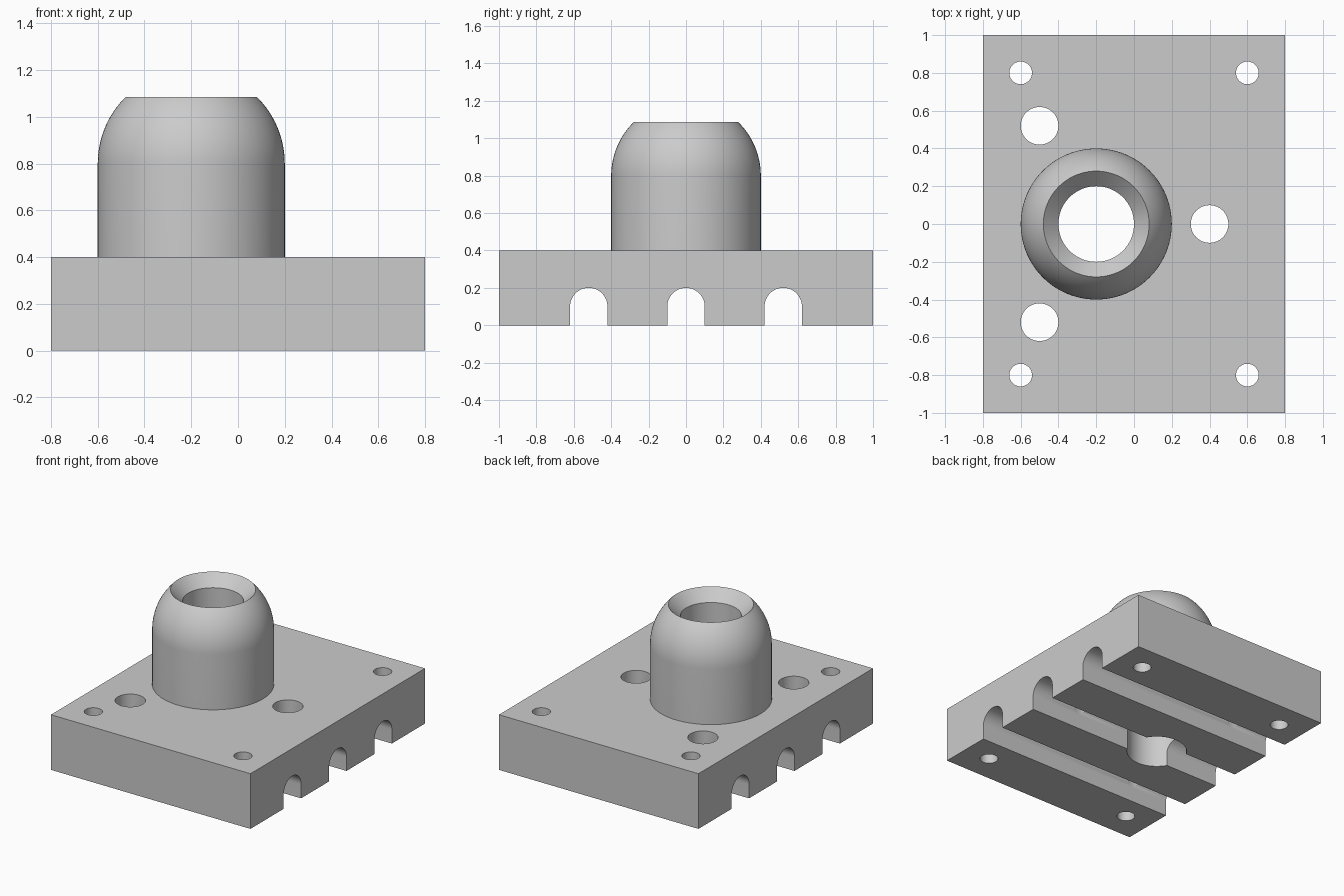
import bpy, bmesh, math
from mathutils import Matrix

cube = bpy.data.objects.get("Cube")
if cube:
    bpy.data.objects.remove(cube, do_unlink=True)

# Single plain metal grey
GREY = (0.60, 0.60, 0.60, 1.0)
mat = bpy.data.materials.new("metal_grey")
mat.use_nodes = True
mat.diffuse_color = GREY
mat.node_tree.nodes["Principled BSDF"].inputs["Base Color"].default_value = GREY

PLATE_TOP = 0.4
BOSS_X = -0.2
SEGMENTS = 96


def add_object(name, bm):
    bmesh.ops.recalc_face_normals(bm, faces=bm.faces)
    mesh = bpy.data.meshes.new(name)
    bm.to_mesh(mesh)
    bm.free()
    mesh.materials.append(mat)
    obj = bpy.data.objects.new(name, mesh)
    bpy.context.collection.objects.link(obj)
    return obj


def drill(name, x, y, radius, z_low, z_high):
    bm = bmesh.new()
    place = Matrix.Translation((x, y, (z_low + z_high) / 2))
    bmesh.ops.create_cone(bm, cap_ends=True, segments=SEGMENTS, radius1=radius,
                          radius2=radius, depth=z_high - z_low, matrix=place)
    return add_object(name, bm)


def groove(name, y, radius):
    # Round-topped channel running the full width of the plate
    arc = [math.pi * i / 32 for i in range(33)]
    outline = [(y + radius * math.cos(a), radius + radius * math.sin(a)) for a in arc]
    outline += [(y - radius, -0.1), (y + radius, -0.1)]
    bm = bmesh.new()
    face = bm.faces.new([bm.verts.new((-1, py, pz)) for py, pz in outline])
    result = bmesh.ops.extrude_face_region(bm, geom=[face])
    verts = [v for v in result["geom"] if isinstance(v, bmesh.types.BMVert)]
    bmesh.ops.translate(bm, verts=verts, vec=(2, 0, 0))
    return add_object(name, bm)


def combine(target, tool, operation):
    mod = target.modifiers.new(tool.name, "BOOLEAN")
    mod.operation = operation
    mod.solver = "EXACT"
    mod.object = tool
    bpy.context.view_layer.objects.active = target
    bpy.ops.object.modifier_apply(modifier=mod.name)
    bpy.data.objects.remove(tool, do_unlink=True)


# Base plate
bm = bmesh.new()
bmesh.ops.create_cube(bm, size=1, matrix=Matrix.Translation((0, 0, PLATE_TOP / 2))
                      @ Matrix.Diagonal((1.6, 2, PLATE_TOP, 1)))
body = add_object("mounting_block", bm)

# Domed boss with a countersunk mouth, spun from its profile
radius, shoulder, mouth = 0.4, 0.8, 0.28
end = math.acos(mouth / radius)
profile = [(0, 0.3), (radius, 0.3)]
profile += [(radius * math.cos(end * i / 16), shoulder + radius * math.sin(end * i / 16))
            for i in range(17)]
profile.append((0, profile[-1][1] - mouth))
bm = bmesh.new()
verts = [bm.verts.new((BOSS_X + r, 0, z)) for r, z in profile]
edges = [bm.edges.new(pair) for pair in zip(verts, verts[1:])]
bmesh.ops.spin(bm, geom=verts + edges, cent=(BOSS_X, 0, 0), axis=(0, 0, 1),
               angle=math.tau, steps=SEGMENTS)
bmesh.ops.remove_doubles(bm, verts=bm.verts, dist=0.0001)
combine(body, add_object("boss", bm), "UNION")

# Channels in the underside
for y in (-0.52, 0, 0.52):
    combine(body, groove("channel_cutter", y, 0.1), "DIFFERENCE")

# Central bore, three holes down to the channels, four corner bolt holes
combine(body, drill("bore_cutter", BOSS_X, 0, 0.2, -0.1, 1.3), "DIFFERENCE")
for x, y in ((-0.5, 0.52), (-0.5, -0.52), (0.4, 0)):
    combine(body, drill("port_cutter", x, y, 0.0995, 0.05, 0.6), "DIFFERENCE")
for x in (-0.6, 0.6):
    for y in (-0.8, 0.8):
        combine(body, drill("bolt_cutter", x, y, 0.06, -0.1, 0.6), "DIFFERENCE")

# Smooth curved walls, crisp edges
bpy.ops.object.select_all(action="DESELECT")
body.select_set(True)
bpy.context.view_layer.objects.active = body
bpy.ops.object.shade_smooth_by_angle(angle=math.radians(25))
